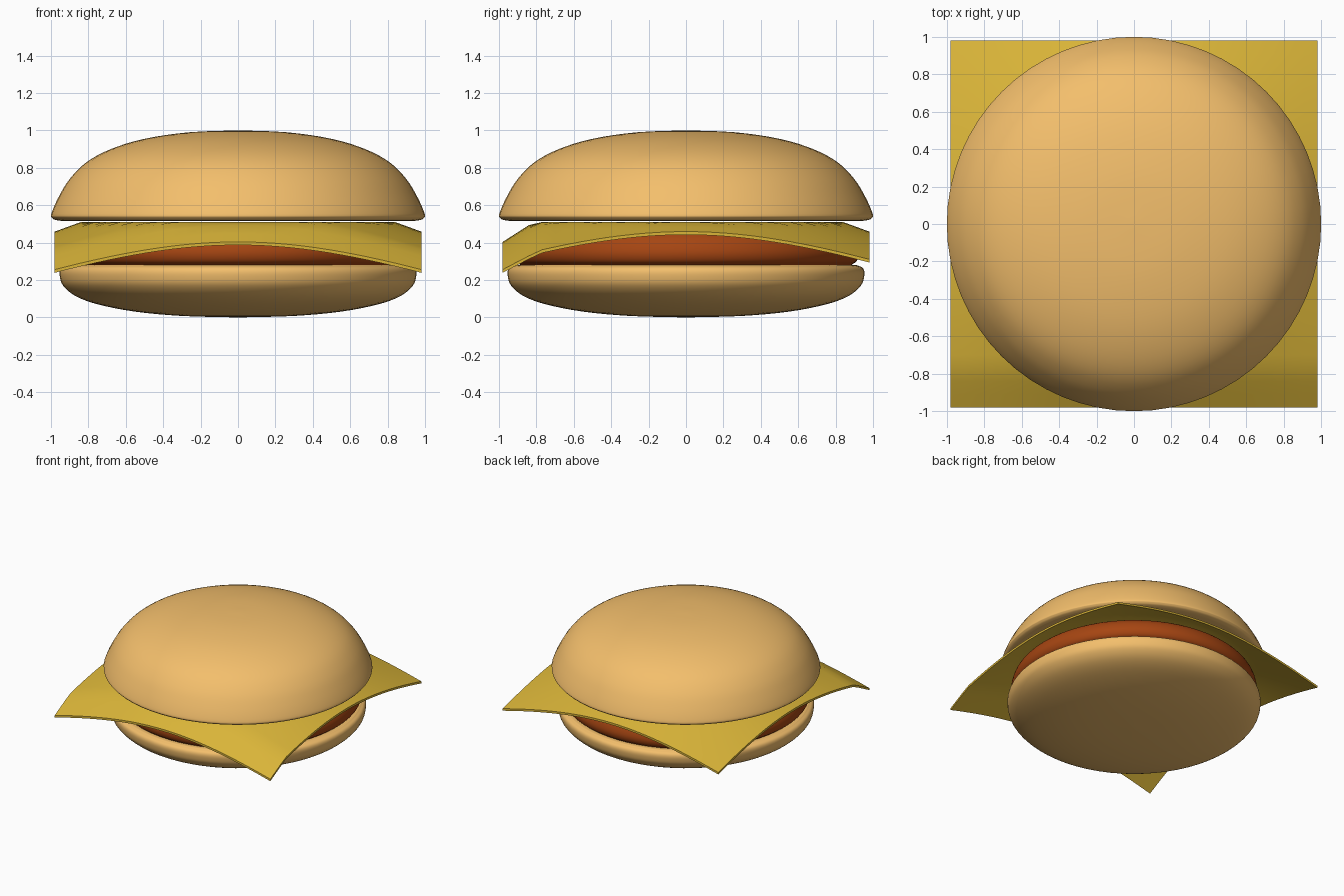
import bpy, bmesh, math
from mathutils import Vector

if "Cube" in bpy.data.objects:
    bpy.data.objects.remove(bpy.data.objects["Cube"])


def material(name, rgb):
    m = bpy.data.materials.new(name)
    m.diffuse_color = (*rgb, 1)
    m.use_nodes = True
    m.node_tree.nodes["Principled BSDF"].inputs["Base Color"].default_value = m.diffuse_color
    return m


def finish(name, bm, mat, angle):
    me = bpy.data.meshes.new(name)
    bm.to_mesh(me)
    bm.free()
    me.materials.append(mat)
    ob = bpy.data.objects.new(name, me)
    bpy.context.collection.objects.link(ob)
    bpy.ops.object.select_all(action='DESELECT')
    ob.select_set(True)
    bpy.context.view_layer.objects.active = ob
    bpy.ops.object.shade_smooth_by_angle(angle=math.radians(angle))
    return ob


def smooth_path(pts, steps=4):
    # Catmull-Rom curve through the profile points
    p = [Vector((r, 0, z)) for r, z in pts]
    out = []
    for i in range(len(p) - 1):
        a, b, c, d = p[max(i - 1, 0)], p[i], p[i + 1], p[min(i + 2, len(p) - 1)]
        for k in range(steps):
            t = k / steps
            out.append(0.5 * (2 * b + (c - a) * t + (2 * a - 5 * b + 4 * c - d) * t ** 2
                              + (3 * b - a - 3 * c + d) * t ** 3))
    return out + [p[-1]]


def lathe(name, pts, mat, segments=64):
    bm = bmesh.new()
    verts = [bm.verts.new(v) for v in smooth_path(pts)]
    edges = [bm.edges.new(e) for e in zip(verts, verts[1:])]
    bmesh.ops.spin(bm, geom=verts + edges, cent=(0, 0, 0), axis=(0, 0, 1),
                   angle=2 * math.pi, steps=segments)
    bmesh.ops.remove_doubles(bm, verts=bm.verts, dist=0.0005)
    bmesh.ops.recalc_face_normals(bm, faces=bm.faces)
    return finish(name, bm, mat, 50)


bread = material("bread", (0.9, 0.52, 0.15))
meat = material("meat", (0.38, 0.06, 0.006))
yellow = material("cheese_yellow", (0.70, 0.46, 0.04))

# Bottom bun
lathe("bottom_bun", [(0, 0.0), (0.3, 0.008), (0.55, 0.031), (0.75, 0.07), (0.87, 0.115),
                     (0.935, 0.17), (0.953, 0.22), (0.95, 0.257), (0.925, 0.275),
                     (0.87, 0.28), (0.5, 0.28), (0, 0.28)], bread)

# Patty
lathe("patty", [(0, 0.275), (0.5, 0.275), (0.84, 0.277), (0.895, 0.288), (0.92, 0.315),
                (0.925, 0.36), (0.9, 0.42), (0.84, 0.465), (0.74, 0.487),
                (0.4, 0.49), (0, 0.49)], meat)

# Top bun
lathe("top_bun", [(0, 0.515), (0.5, 0.515), (0.9, 0.516), (0.97, 0.52), (0.995, 0.533),
                  (0.998, 0.555), (0.96, 0.642), (0.9, 0.74), (0.81, 0.83), (0.68, 0.90),
                  (0.5, 0.955), (0.26, 0.99), (0, 1.0)], bread)


# Cheese slice: flat in the middle, drooping with distance, more at the front
def droop(x, y):
    r = math.hypot(x, y)
    return 0.51 - 0.365 * max(0, r - 0.84) - 0.055 * max(0, (-y - 0.78) / 0.2)


bm = bmesh.new()
bmesh.ops.create_grid(bm, x_segments=28, y_segments=28, size=0.98)
for v in bm.verts:
    v.co.z = droop(v.co.x, v.co.y)
bm.normal_update()
# Vertical thickness keeps the outline square
top = bm.faces[:]
ext = bmesh.ops.extrude_face_region(bm, geom=top, use_keep_orig=True)
for v in ext["geom"]:
    if isinstance(v, bmesh.types.BMVert):
        v.co.z -= 0.017
bmesh.ops.recalc_face_normals(bm, faces=bm.faces)
finish("cheese_slice", bm, yellow, 40)
